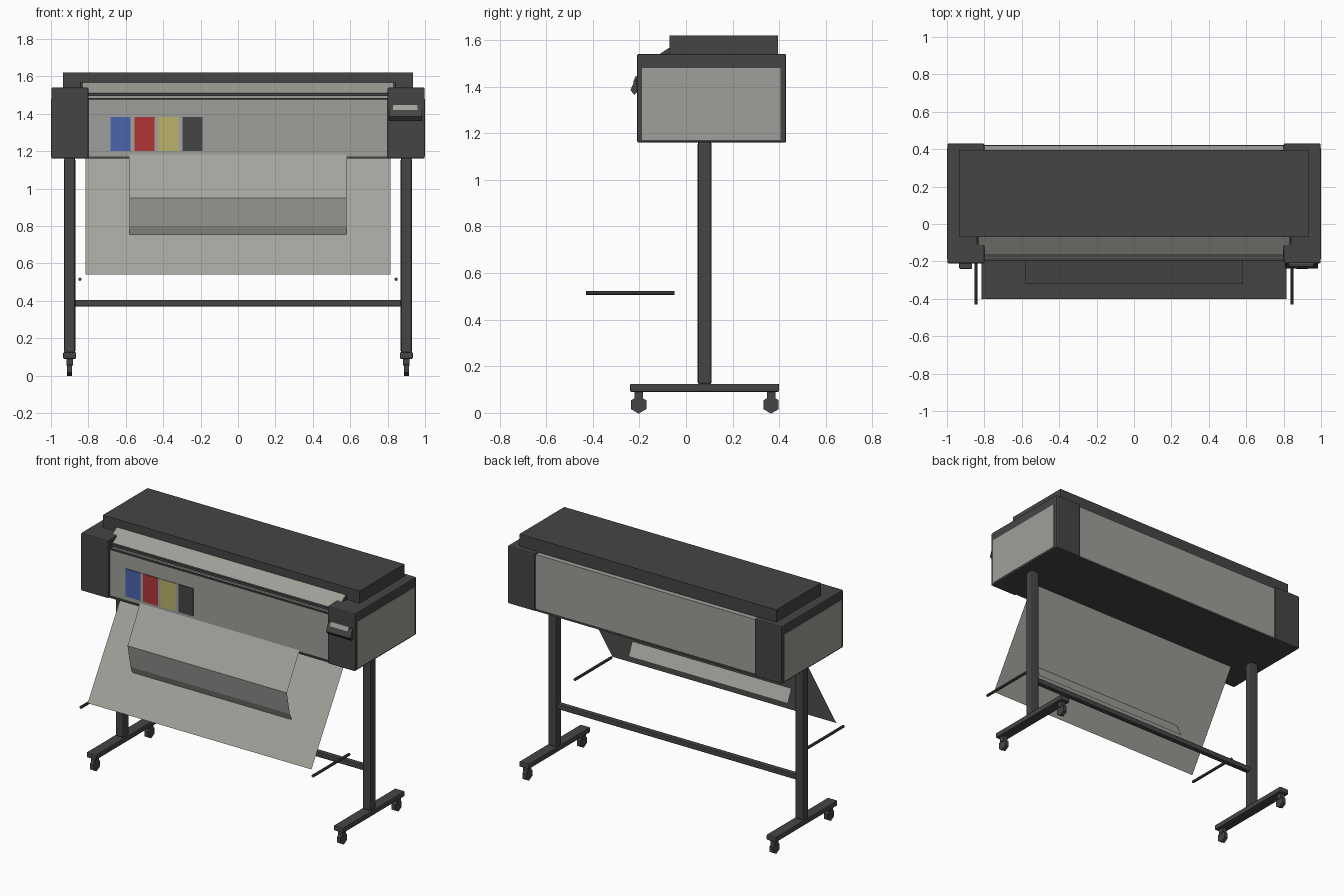
import bpy
import bmesh
import math
from mathutils import Matrix

if "Cube" in bpy.data.objects:
    bpy.data.objects.remove(bpy.data.objects["Cube"], do_unlink=True)


def material(name, r, g, b):
    m = bpy.data.materials.new(name)
    m.use_nodes = True
    m.diffuse_color = (r, g, b, 1)
    m.node_tree.nodes["Principled BSDF"].inputs["Base Color"].default_value = (r, g, b, 1)
    return m


CHARCOAL = material("charcoal", .06, .06, .06)
GRAY = material("warm gray", .345, .345, .32)
PAPER = material("paper gray", .37, .37, .345)
BLUE = material("blue", .07, .13, .42)
RED = material("red", .43, .037, .037)
YELLOW = material("yellow", .50, .45, .145)


def finish(name, bm, mat, bevel=0):
    mesh = bpy.data.meshes.new(name)
    bm.to_mesh(mesh)
    bm.free()
    mesh.materials.append(mat)
    obj = bpy.data.objects.new(name, mesh)
    bpy.context.collection.objects.link(obj)
    if bevel:
        mod = obj.modifiers.new("rounded edges", 'BEVEL')
        mod.width = bevel
        mod.segments = 2
    return obj


def box(name, x, y, z, mat, bevel=0):
    """Box from (low, high) ranges on each axis."""
    bm = bmesh.new()
    bmesh.ops.create_cube(bm, size=1)
    for v in bm.verts:
        for i, (lo, hi) in enumerate((x, y, z)):
            v.co[i] = lo if v.co[i] < 0 else hi
    return finish(name, bm, mat, bevel)


def extrude_x(name, profile, x0, x1, mat, closed=True):
    """Sweep a (y, z) profile along x; an open profile becomes a thin sheet."""
    bm = bmesh.new()
    a = [bm.verts.new((x0, y, z)) for y, z in profile]
    b = [bm.verts.new((x1, y, z)) for y, z in profile]
    n = len(profile)
    for i in range(n if closed else n - 1):
        j = (i + 1) % n
        bm.faces.new((a[i], a[j], b[j], b[i]))
    if closed:
        bm.faces.new(a)
        bm.faces.new(b)
    bmesh.ops.recalc_face_normals(bm, faces=bm.faces)
    return finish(name, bm, mat)


def cylinder(name, centre, radius, length, axis, sides, mat):
    bm = bmesh.new()
    turn = Matrix.Rotation(math.pi / 2, 4, 'Y' if axis == 'X' else 'X')
    if axis == 'X':  # put a corner of the polygon on the y axis
        turn = turn @ Matrix.Rotation(math.pi / 2, 4, 'Z')
    bmesh.ops.create_cone(bm, cap_ends=True, segments=sides, radius1=radius, radius2=radius,
                          depth=length, matrix=Matrix.Translation(centre) @ turn)
    return finish(name, bm, mat)


# Central housing, dark underside and lid
box("housing", (-.81, .81), (-.19, .42), (1.168, 1.48), GRAY)
box("housing_rear_top", (-.81, .81), (-.06, .42), (1.47, 1.53), GRAY)
box("underside", (-.81, .81), (-.195, .422), (1.16, 1.172), CHARCOAL)
box("lid", (-.935, .935), (-.07, .395), (1.535, 1.62), CHARCOAL)

# Sloping window with its end brackets, and the rails in front
WEDGE = [(-.165, 1.505), (-.07, 1.568), (-.07, 1.48), (-.165, 1.48)]
extrude_x("window", WEDGE, -.83, .83, GRAY)
box("front_rail_upper", (-.81, .81), (-.178, -.16), (1.494, 1.51), CHARCOAL)
box("front_rail_lower", (-.81, .81), (-.194, -.182), (1.474, 1.484), CHARCOAL)

# Colour swatches on the front panel
box("swatch_backing", (-.68, -.19), (-.192, -.188), (1.198, 1.38), PAPER)
for i, (label, mat) in enumerate((("blue", BLUE), ("red", RED),
                                  ("yellow", YELLOW), ("dark", CHARCOAL))):
    left = -.682 + i * .128
    box(label + "_swatch", (left, left + .107), (-.195, -.189), (1.2, 1.382), mat)

# Control panel on the left end cap
extrude_x("control_panel", [(-.2, 1.44), (-.215, 1.44), (-.238, 1.385), (-.222, 1.365),
                            (-.2, 1.385)], .808, .985, CHARCOAL)
extrude_x("control_screen", [(-.21, 1.446), (-.217, 1.446), (-.227, 1.42), (-.21, 1.42)],
          .828, .96, PAPER)

# Parts repeated on both ends
for side, s in (("left", 1), ("right", -1)):
    def span(lo, hi):
        return (lo, hi) if s > 0 else (-hi, -lo)

    box(side + "_end_cap", span(.8, .998), (-.21, .43), (1.16, 1.54), CHARCOAL, .007)
    box(side + "_end_panel", span(.99, 1), (-.188, .405), (1.172, 1.48), GRAY)
    extrude_x(side + "_window_bracket", WEDGE, s * .83, s * .842, CHARCOAL)
    box(side + "_column", span(.87, .93), (.05, .11), (.12, 1.165), CHARCOAL, .012)
    box(side + "_foot", span(.865, .935), (-.24, .4), (.09, .125), CHARCOAL, .006)
    for end, y in (("front", -.203), ("rear", .365)):
        box(f"{side}_{end}_caster_stem", span(.883, .917), (y - .018, y + .018),
            (.055, .092), CHARCOAL)
        cylinder(f"{side}_{end}_caster_wheel", (s * .9, y, .035), .038, .026, 'X', 6, CHARCOAL)
    cylinder(side + "_basket_rod", (s * .845, -.24, .515), .009, .38, 'Y', 8, CHARCOAL)

box("crossbar", (-.88, .88), (.063, .097), (.37, .405), CHARCOAL, .005)

# Hanging paper sheet and the curled print in front of it
extrude_x("hanging_sheet", [(-.015, 1.17), (-.4, .54)], -.815, .815, PAPER, closed=False)
extrude_x("curled_print", [(-.185, 1.19), (-.32, .95), (-.29, .8), (-.23, .67)],
          -.58, .58, PAPER, closed=False)
